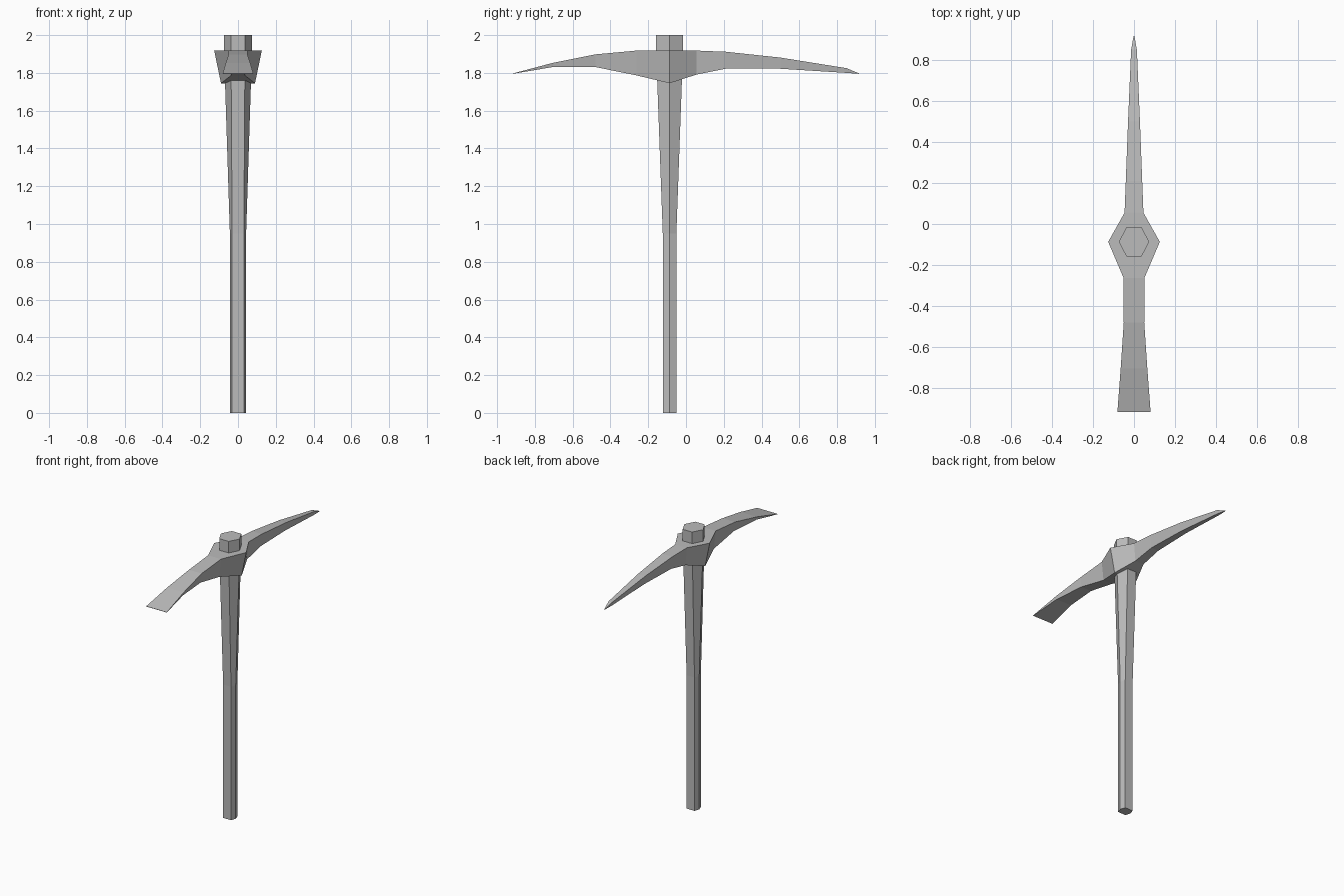
import bpy, bmesh

if "Cube" in bpy.data.objects:
    bpy.data.objects.remove(bpy.data.objects["Cube"])

grey = bpy.data.materials.new("steel grey")
grey.diffuse_color = (0.5, 0.5, 0.5, 1)
grey.use_nodes = True
grey.node_tree.nodes["Principled BSDF"].inputs["Base Color"].default_value = grey.diffuse_color
AXIS_Y = -0.087  # handle position along the head


def loft(name, rings):
    """Bridge equal-length rings of points into a closed flat-shaded solid."""
    bm = bmesh.new()
    loops = [[bm.verts.new(p) for p in ring] for ring in rings]
    n = len(loops[0])
    for a, b in zip(loops, loops[1:]):
        for i in range(n):
            j = (i + 1) % n
            bm.faces.new((a[i], a[j], b[j], b[i]))
    bm.faces.new(loops[0][::-1])
    bm.faces.new(loops[-1])
    bmesh.ops.remove_doubles(bm, verts=bm.verts, dist=0.0005)
    bmesh.ops.recalc_face_normals(bm, faces=bm.faces)
    mesh = bpy.data.meshes.new(name)
    bm.to_mesh(mesh)
    bm.free()
    mesh.materials.append(grey)
    obj = bpy.data.objects.new(name, mesh)
    bpy.context.collection.objects.link(obj)
    return obj


def hexagon(z, point, flat_x, flat_y):
    xy = [(point, 0), (flat_x, flat_y), (-flat_x, flat_y),
          (-point, 0), (-flat_x, -flat_y), (flat_x, -flat_y)]
    return [(x, AXIS_Y + y, z) for x, y in xy]


# Six-sided handle, flaring towards the head
loft("handle", [
    hexagon(0.0, 0.043, 0.031, 0.036),
    hexagon(0.95, 0.043, 0.031, 0.036),
    hexagon(1.915, 0.074, 0.037, 0.071),
    hexagon(2.0, 0.074, 0.037, 0.071),
])

# Head stations from the flat blade to the pick point:
# y, top z, bottom z, half width on top, half width below
stations = [
    (-0.917, 1.797, 1.795, 0.081, 0.081),
    (-0.705, 1.853, 1.831, 0.065, 0.060),
    (-0.480, 1.898, 1.831, 0.050, 0.041),
    (-0.263, 1.918, 1.787, 0.051, 0.036),
    (AXIS_Y, 1.918, 1.745, 0.126, 0.090),
    (0.055, 1.918, 1.791, 0.046, 0.034),
    (0.210, 1.912, 1.822, 0.040, 0.029),
    (0.500, 1.881, 1.822, 0.029, 0.021),
    (0.850, 1.825, 1.800, 0.014, 0.010),
    (0.917, 1.797, 1.795, 0.002, 0.002),
]
loft("pick_head", [
    [(-top, y, zt), (top, y, zt), (low, y, zb), (-low, y, zb)]
    for y, zt, zb, top, low in stations
])
